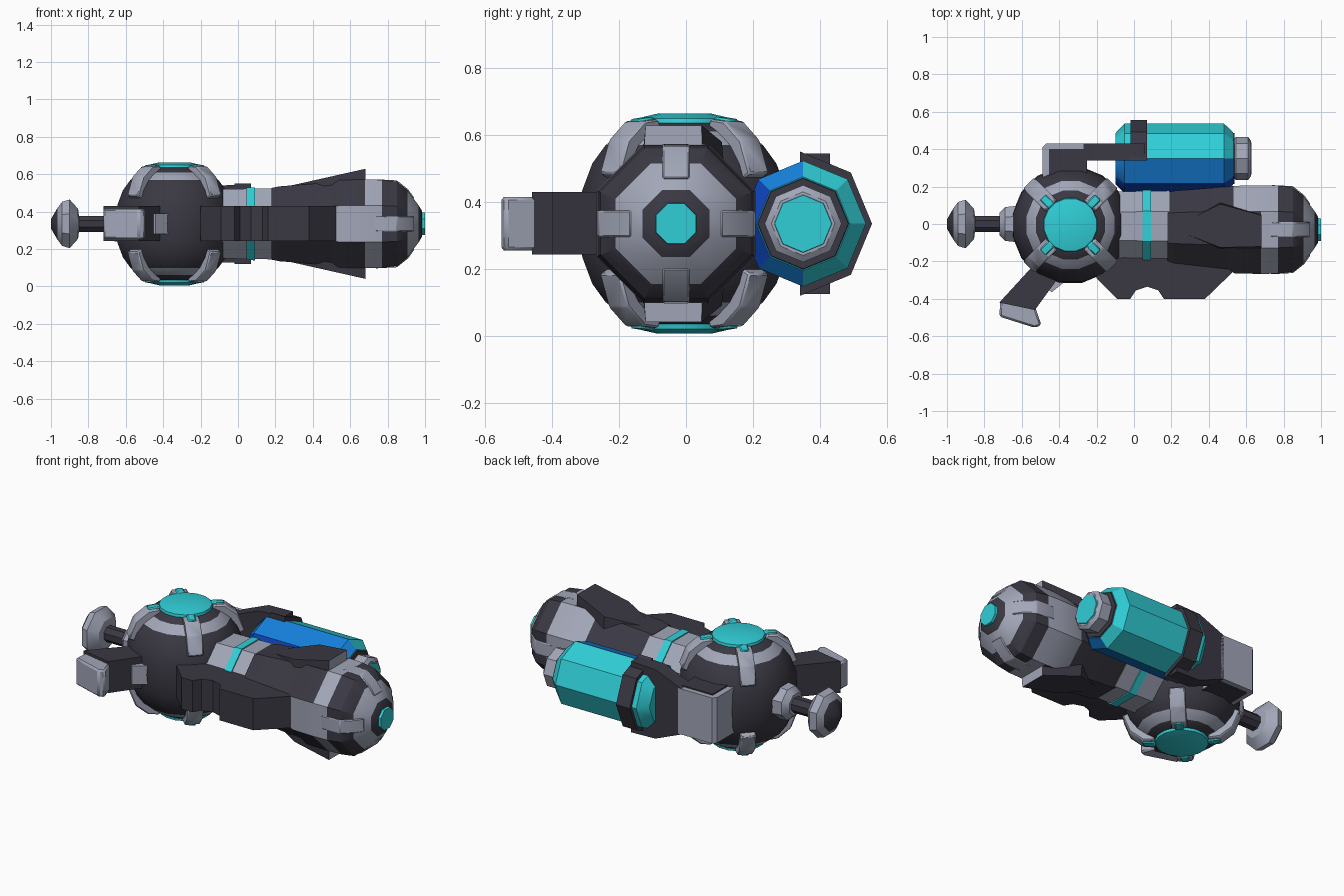
import bpy, bmesh, math
from mathutils import Matrix, Vector

cube = bpy.data.objects.get("Cube")
if cube:
    bpy.data.objects.remove(cube)

MID = 0.335  # height of the main axis


def material(name, rgb):
    m = bpy.data.materials.new(name)
    m.use_nodes = True
    m.diffuse_color = (*rgb, 1)
    bsdf = m.node_tree.nodes["Principled BSDF"]
    bsdf.inputs["Base Color"].default_value = (*rgb, 1)
    bsdf.inputs["Roughness"].default_value = 0.6
    return m


MATS = [
    material("charcoal", (0.042, 0.040, 0.056)),
    material("light grey", (0.36, 0.385, 0.48)),
    material("cyan", (0.03, 0.62, 0.68)),
    material("blue", (0.008, 0.22, 0.72)),
    material("deep blue", (0.004, 0.06, 0.52)),
]
DARK, GREY, CYAN, BLUE, DEEP = range(5)


def finish(name, bm, bevel=0, angle=32):
    bmesh.ops.recalc_face_normals(bm, faces=bm.faces)
    me = bpy.data.meshes.new(name)
    bm.to_mesh(me)
    bm.free()
    ob = bpy.data.objects.new(name, me)
    bpy.context.collection.objects.link(ob)
    for m in MATS:
        me.materials.append(m)
    if bevel:
        mod = ob.modifiers.new("bevel", "BEVEL")
        mod.width = bevel
        mod.segments = 1
    bpy.ops.object.select_all(action="DESELECT")
    ob.select_set(True)
    bpy.context.view_layer.objects.active = ob
    bpy.ops.object.shade_smooth_by_angle(angle=math.radians(angle))
    return ob


def lathe(name, profile, mats, centre, axis="X", sides=8, flat_up=True, rule=None):
    """Revolve (position, radius) pairs; mats holds one colour per band."""
    bm = bmesh.new()
    step = 2 * math.pi / sides
    phase, scale = (step / 2, 1 / math.cos(step / 2)) if flat_up else (0, 1)
    rings = []
    for h, r in profile:
        rings.append([bm.verts.new((r * scale * math.cos(phase + i * step),
                                    r * scale * math.sin(phase + i * step), h))
                      for i in range(sides)])
    for a, b, m in zip(rings, rings[1:], mats):
        for i in range(sides):
            j = (i + 1) % sides
            bm.faces.new((a[i], a[j], b[j], b[i])).material_index = m
    bm.faces.new(rings[0]).material_index = mats[0]
    bm.faces.new(rings[-1]).material_index = mats[-1]
    turn = Matrix.Rotation(math.pi / 2, 4, "Y") if axis == "X" else Matrix()
    bm.transform(Matrix.Translation(centre) @ turn)
    bmesh.ops.recalc_face_normals(bm, faces=bm.faces)
    if rule:
        for f in bm.faces:
            f.material_index = rule(f)
    return finish(name, bm)


def prism(name, outline, lo, hi, mat, axis="Z", bevel=0.0):
    """Extrude a flat outline along one axis."""
    place = {"X": lambda u, v, w: (w, u, v),
             "Y": lambda u, v, w: (u, w, v),
             "Z": lambda u, v, w: (u, v, w)}[axis]
    bm = bmesh.new()
    base = bm.faces.new([bm.verts.new(place(u, v, lo)) for u, v in outline])
    out = bmesh.ops.extrude_face_region(bm, geom=[base])["geom"]
    move = Vector(place(0, 0, hi - lo))
    bmesh.ops.translate(bm, vec=move, verts=[v for v in out if isinstance(v, bmesh.types.BMVert)])
    bm.faces.new([v for v in base.verts]) if not base.is_valid else None
    for f in bm.faces:
        f.material_index = mat
    return finish(name, bm, bevel)


def strap(name, path, width, depth, mat, matrix):
    """Bent bar following (radius, height) points, sunk inwards by depth."""
    bm = bmesh.new()
    rows = []
    for r, h in path:
        inner = Vector((r, h)) * (1 - depth / math.hypot(r, h))
        rows.append([bm.verts.new(p) for p in (
            (r, -width / 2, h), (r, width / 2, h),
            (inner.x, width / 2, inner.y), (inner.x, -width / 2, inner.y))])
    for a, b in zip(rows, rows[1:]):
        for i in range(4):
            j = (i + 1) % 4
            bm.faces.new((a[i], a[j], b[j], b[i]))
    bm.faces.new(rows[0])
    bm.faces.new(rows[-1])
    for f in bm.faces:
        f.material_index = mat
    bm.transform(matrix)
    return finish(name, bm, 0.006)


# Round rear chamber with a cyan window above and below
core = Vector((-0.34, -0.005, MID))
half = [(0, 0.31), (0.1, 0.305), (0.18, 0.275), (0.235, 0.235), (0.275, 0.185), (0.305, 0.135)]
shell = [(-h, r) for h, r in reversed(half[1:])] + half
shell_mats = [DARK, GREY, DARK, DARK, DARK, DARK, DARK, DARK, GREY, DARK]
lathe("chamber", shell, shell_mats, core, "Z", 16)
for side, word in ((1, "top"), (-1, "bottom")):
    lathe(word + "_window", [(side * 0.29, 0.145), (side * 0.315, 0.14), (side * 0.329, 0.08)],
          [CYAN, CYAN], core, "Z", 16)
    flip = Matrix.Diagonal((1, 1, side, 1))
    for k in range(4):
        m = (Matrix.Translation(core) @ flip @
             Matrix.Rotation(math.pi / 4 + k * math.pi / 2, 4, "Z"))
        strap(word + "_claw", [(0.15, 0.312), (0.21, 0.306), (0.28, 0.25), (0.318, 0.15)],
              0.085, 0.07, GREY, m)
        strap(word + "_claw_light", [(0.145, 0.32), (0.212, 0.312)], 0.045, 0.015, CYAN, m)

# Plunger knob at the rear
lathe("rear_socket", [(-0.72, 0.06), (-0.69, 0.09), (-0.6, 0.1)], [GREY, GREY], (0, 0, MID))
lathe("rear_stem", [(-0.87, 0.043), (-0.68, 0.043)], [DARK], (0, 0, MID))
lathe("rear_knob", [(-1.0, 0.025), (-0.965, 0.085), (-0.94, 0.118), (-0.9, 0.13), (-0.855, 0.08), (-0.85, 0.04)],
      [DARK, GREY, GREY, GREY, GREY], (0, 0, MID))

# Barrel: ringed neck, dark sleeve and muzzle head
lathe("barrel_neck", [(-0.12, 0.185), (0.19, 0.19)], [GREY], (0, -0.012, MID))
lathe("neck_light", [(0.045, 0.194), (0.09, 0.195)], [CYAN], (0, -0.012, MID))
lathe("barrel_sleeve", [(0.18, 0.192), (0.22, 0.2), (0.5, 0.222), (0.54, 0.225)],
      [DARK] * 3, (0, -0.022, MID))


def head_colour(f):
    x, n = f.calc_center_median().x, f.normal
    if x < 0.68:
        return GREY if n.y > 0.3 or n.y < -0.9 else DARK
    if x < 0.78:
        return GREY
    if x < 0.9:
        return DARK
    return GREY if x < 0.97 else DARK


lathe("muzzle_head", [(0.5, 0.215), (0.54, 0.234), (0.68, 0.237), (0.77, 0.235),
                      (0.85, 0.225), (0.905, 0.18), (0.965, 0.1), (0.985, 0.067)],
      [DARK] * 7, (0, -0.03, MID), rule=head_colour)
lathe("muzzle_light", [(0.96, 0.063), (1.0, 0.06)], [CYAN], (0, -0.03, MID))
for k in range(4):
    m = (Matrix.Translation((0, -0.03, MID)) @ Matrix.Rotation(k * math.pi / 2, 4, "X") @
         Matrix.Rotation(math.pi / 2, 4, "Z") @ Matrix.Rotation(-math.pi / 2, 4, "Z"))
    strap("muzzle_tab", [(0.74, 0.238), (0.85, 0.232), (0.91, 0.184), (0.945, 0.135)],
          0.08, 0.03, GREY, m)

# Wedge-shaped sight plates above and below the sleeve
fin = [(0.28, 0.02), (0.46, 0.115), (0.685, 0.05), (0.685, -0.13), (0.46, -0.135), (0.28, -0.06)]
for side, word in ((1, "top"), (-1, "bottom")):
    bm = bmesh.new()
    low = [bm.verts.new((x, y, MID + side * 0.16)) for x, y in fin]
    high = [bm.verts.new((x * 0.98 + 0.01, y * 0.93, MID + side * (0.205 + (x - 0.28) * 0.22)))
            for x, y in fin]
    for i in range(len(fin)):
        j = (i + 1) % len(fin)
        x = (fin[i][0] + fin[j][0]) / 2
        bm.faces.new((low[i], low[j], high[j], high[i])).material_index = GREY if x > 0.68 else DARK
    lid = bm.faces.new(high)
    bm.faces.new(low)
    rim = bmesh.ops.inset_region(bm, faces=[lid], thickness=0.022)["faces"]
    for f in rim:
        f.material_index = GREY
    finish(word + "_sight_plate", bm, angle=15)

# Forward grip rail with its finger notch
rail = [(-0.2, -0.2), (-0.2, -0.29), (-0.09, -0.4), (-0.02, -0.4), (0.01, -0.355), (0.07, -0.335),
        (0.13, -0.355), (0.16, -0.4), (0.38, -0.4), (0.525, -0.26), (0.525, -0.1)]
prism("grip_rail", rail, 0.243, 0.43, DARK)

# Rear handle, grey end and trigger
prism("rear_handle", [(-0.5, -0.18), (-0.72, -0.42), (-0.53, -0.46), (-0.37, -0.24)],
      0.243, 0.43, DARK)
prism("handle_end", [(-0.715, -0.41), (-0.72, -0.495), (-0.53, -0.555), (-0.495, -0.54), (-0.53, -0.44)],
      0.255, 0.415, GREY, bevel=0.01)
prism("trigger", [(-0.47, -0.34), (-0.44, -0.365), (-0.36, -0.3), (-0.38, -0.26)], 0.28, 0.39, GREY)


# Side tank, blue on the inner half
def tank_colour(f):
    return DEEP if f.normal.y < -0.6 else BLUE if f.normal.y < -0.1 else CYAN


TANK = (0, 0.35, MID)
lathe("tank", [(-0.1, 0.135), (-0.05, 0.188), (0.48, 0.188), (0.53, 0.14)],
      [CYAN] * 3, TANK, flat_up=False, rule=tank_colour)
lathe("tank_end_ring", [(0.52, 0.14), (0.537, 0.135)], [DARK], TANK, flat_up=False)
lathe("tank_cap", [(0.53, 0.1), (0.545, 0.115), (0.61, 0.115), (0.625, 0.095)],
      [GREY] * 3, TANK, flat_up=False)
lathe("tank_cap_light", [(0.62, 0.088), (0.629, 0.085)], [CYAN], TANK, flat_up=False)

# Half-ring bracket holding the tank, its arm and elbow
turns = [math.radians(a) for a in (-90, -45, 0, 45, 90)]
clasp = [(0.34 + 0.216 * math.cos(t), MID + 0.216 * math.sin(t)) for t in turns]
clasp += [(0.34 + 0.175 * math.cos(t), MID + 0.175 * math.sin(t)) for t in reversed(turns)]
prism("tank_clasp", clasp, -0.02, 0.07, DARK, "X")
prism("tank_arm", [(-0.27, 0.2), (-0.1, 0.13), (0.06, 0.125), (0.06, 0.545), (-0.1, 0.54), (-0.27, 0.47)],
      0.34, 0.43, DARK, "Y")
elbow = [(-0.49, 0.18), (-0.49, 0.41), (-0.47, 0.43), (-0.25, 0.43), (-0.25, 0.18)]
prism("elbow", elbow, 0.2, 0.47, GREY)
prism("elbow_inset", [(-0.455, 0.18), (-0.455, 0.4), (-0.25, 0.4), (-0.25, 0.18)], 0.193, 0.477, DARK)
